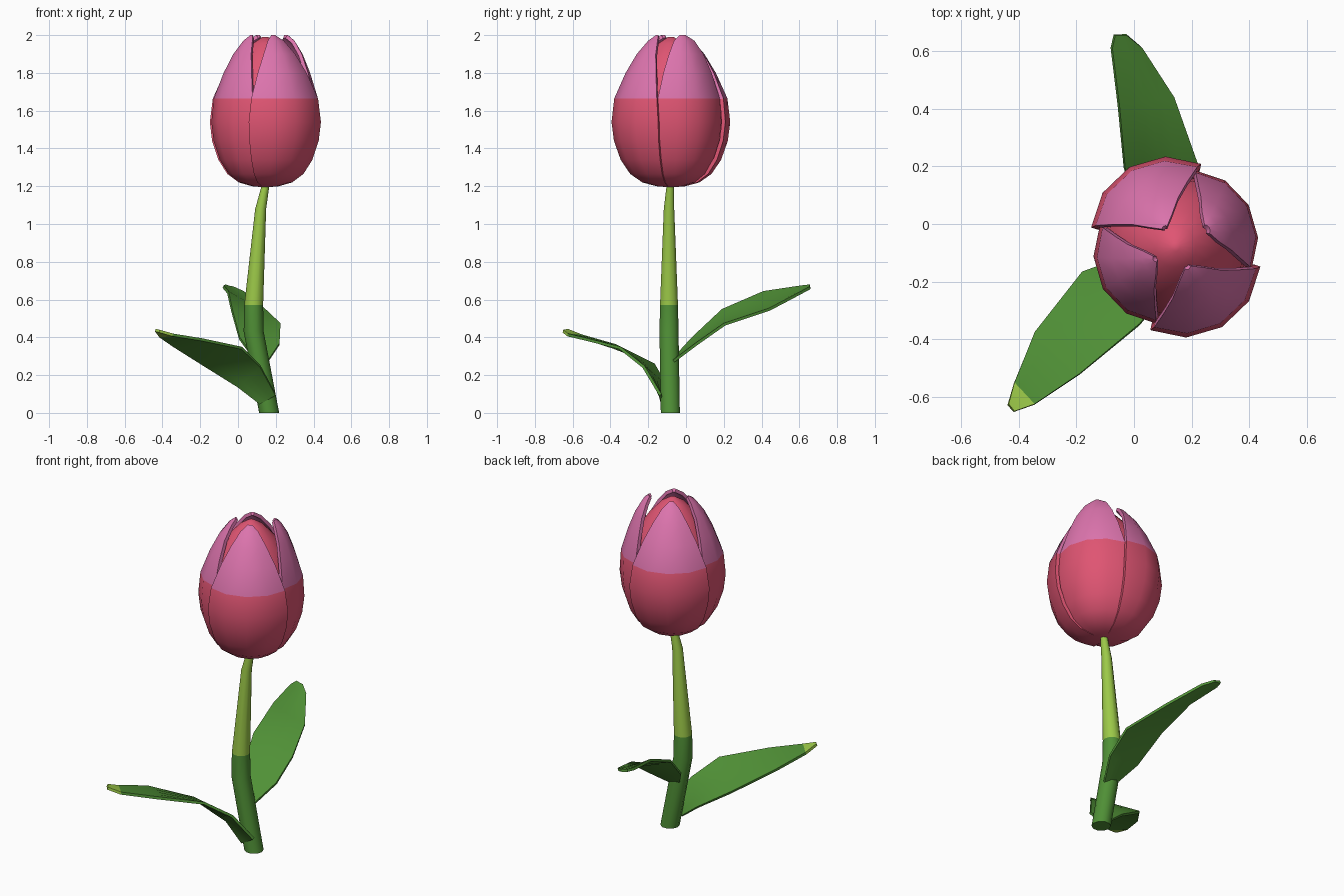
import bpy, bmesh, math
from mathutils import Vector

if "Cube" in bpy.data.objects:
    bpy.data.objects.remove(bpy.data.objects["Cube"])


def material(name, rgb):
    m = bpy.data.materials.new(name)
    m.diffuse_color = (*rgb, 1)
    m.use_nodes = True
    m.node_tree.nodes["Principled BSDF"].inputs["Base Color"].default_value = m.diffuse_color
    return m


RED = material("petal red", (0.74, 0.09, 0.17))
PINK = material("petal pink", (0.72, 0.175, 0.42))
GREEN = material("leaf green", (0.08, 0.28, 0.037))
LIME = material("lime green", (0.33, 0.58, 0.065))
CX, CY = 0.145, -0.08          # flower axis


def grid_object(name, rows, mats, rule, closed=False, caps=False, thick=0):
    """Skin a list of point rows; rule(centre) gives the material index."""
    bm = bmesh.new()
    vs = [[bm.verts.new(p) for p in row] for row in rows]
    n = len(rows[0])
    for a, b in zip(vs, vs[1:]):
        for c in range(n if closed else n - 1):
            d = (c + 1) % n
            bm.faces.new((a[c], a[d], b[d], b[c]))
    if caps:
        bm.faces.new(vs[0][::-1])
        bm.faces.new(vs[-1])
    for f in bm.faces:
        f.material_index = rule(f.calc_center_median())
    me = bpy.data.meshes.new(name)
    bm.to_mesh(me)
    bm.free()
    for m in mats:
        me.materials.append(m)
    ob = bpy.data.objects.new(name, me)
    bpy.context.collection.objects.link(ob)
    bpy.ops.object.select_all(action='DESELECT')
    bpy.context.view_layer.objects.active = ob
    ob.select_set(True)
    if thick:
        mod = ob.modifiers.new("thickness", 'SOLIDIFY')
        mod.thickness = thick
        mod.offset = -1
        bpy.ops.object.modifier_apply(modifier=mod.name)
    bpy.ops.object.shade_smooth_by_angle(angle=math.radians(40))
    return ob


def ring(x, y, z, r, n):
    return [(x + r * math.cos(2 * math.pi * i / n),
             y + r * math.sin(2 * math.pi * i / n), z) for i in range(n)]


# Stem: bent tapering tube, lime in the upper part
stem = [(0.165, -0.083, 0, 0.053), (0.083, -0.09, 0.43, 0.053),
        (0.083, -0.09, 0.57, 0.05), (0.12, -0.09, 1.08, 0.029),
        (0.147, -0.083, 1.21, 0.02)]
grid_object("stem", [ring(*s, 10) for s in stem], [GREEN, LIME],
            lambda c: int(c.z > 0.57), closed=True, caps=True)

# Inner bud: closed red ovoid
bud = [(0.06, 1.215), (0.13, 1.24), (0.2, 1.305), (0.24, 1.4), (0.25, 1.53),
       (0.24, 1.66), (0.195, 1.79), (0.13, 1.89), (0.07, 1.955), (0.015, 1.99)]
grid_object("inner_bud", [ring(CX, CY, z, r, 16) for r, z in bud], [RED],
            lambda c: 0, closed=True, caps=True)

# Outer petals: (radius, height, half angle in degrees)
PETAL = [(0.015, 1.195, 46), (0.07, 1.2, 46), (0.14, 1.22, 47),
         (0.2, 1.265, 47), (0.247, 1.34, 47), (0.28, 1.44, 47),
         (0.292, 1.54, 47), (0.28, 1.665, 45), (0.228, 1.8, 40),
         (0.177, 1.9, 33), (0.125, 1.97, 24), (0.09, 2.0, 8)]


def petal(name, direction, scale, opening):
    rows = []
    for r, z, half in PETAL:
        r = r * scale + opening * max(0, (z - 1.5) / 0.5) ** 2
        row = []
        for i in range(5):
            t = i / 2 - 1
            a = math.radians(direction + t * half)
            q = r * (1 - 0.06 * t * t)
            row.append((CX + q * math.cos(a), CY + q * math.sin(a), z))
        rows.append(row)
    grid_object(name, rows, [RED, PINK], lambda c: int(c.z > 1.665), thick=0.02)


petal("petal_right", 30, 1.0, 0.045)
petal("petal_back", 120, 1.1, -0.015)
petal("petal_left", 210, 1.0, 0.0)
petal("petal_front", 300, 1.1, -0.01)


# Leaves: pairs of left and right edge points, with a sagging middle
def leaf(name, edges, sag, mats, rule):
    rows = []
    for e in edges:
        l, r = Vector(e[:3]), Vector(e[3:])
        down = Vector((0, 0, -sag * (r - l).length))
        rows.append([l, l.lerp(r, 0.25) + down * 0.75, l.lerp(r, 0.5) + down,
                     l.lerp(r, 0.75) + down * 0.75, r])
    grid_object(name, rows, mats, rule, thick=0.015)


leaf("front_leaf", [
    (0.20, -0.13, 0.10, 0.12, -0.12, 0.05),
    (0.12, -0.22, 0.25, 0.00, -0.10, 0.145),
    (0.02, -0.345, 0.35, -0.18, -0.165, 0.26),
    (-0.19, -0.52, 0.395, -0.345, -0.375, 0.365),
    (-0.345, -0.625, 0.42, -0.415, -0.55, 0.415),
    (-0.415, -0.65, 0.44, -0.435, -0.625, 0.445)],
    0.0, [GREEN, LIME], lambda c: int(c.x + c.y < -0.98))

leaf("back_leaf", [
    (0.09, -0.07, 0.29, 0.16, -0.07, 0.28),
    (0.01, 0.03, 0.40, 0.22, 0.05, 0.37),
    (-0.03, 0.19, 0.55, 0.225, 0.20, 0.475),
    (-0.05, 0.41, 0.645, 0.14, 0.44, 0.555),
    (-0.075, 0.61, 0.675, 0.03, 0.61, 0.645),
    (-0.065, 0.655, 0.68, -0.025, 0.655, 0.67)],
    0.04, [GREEN], lambda c: 0)
